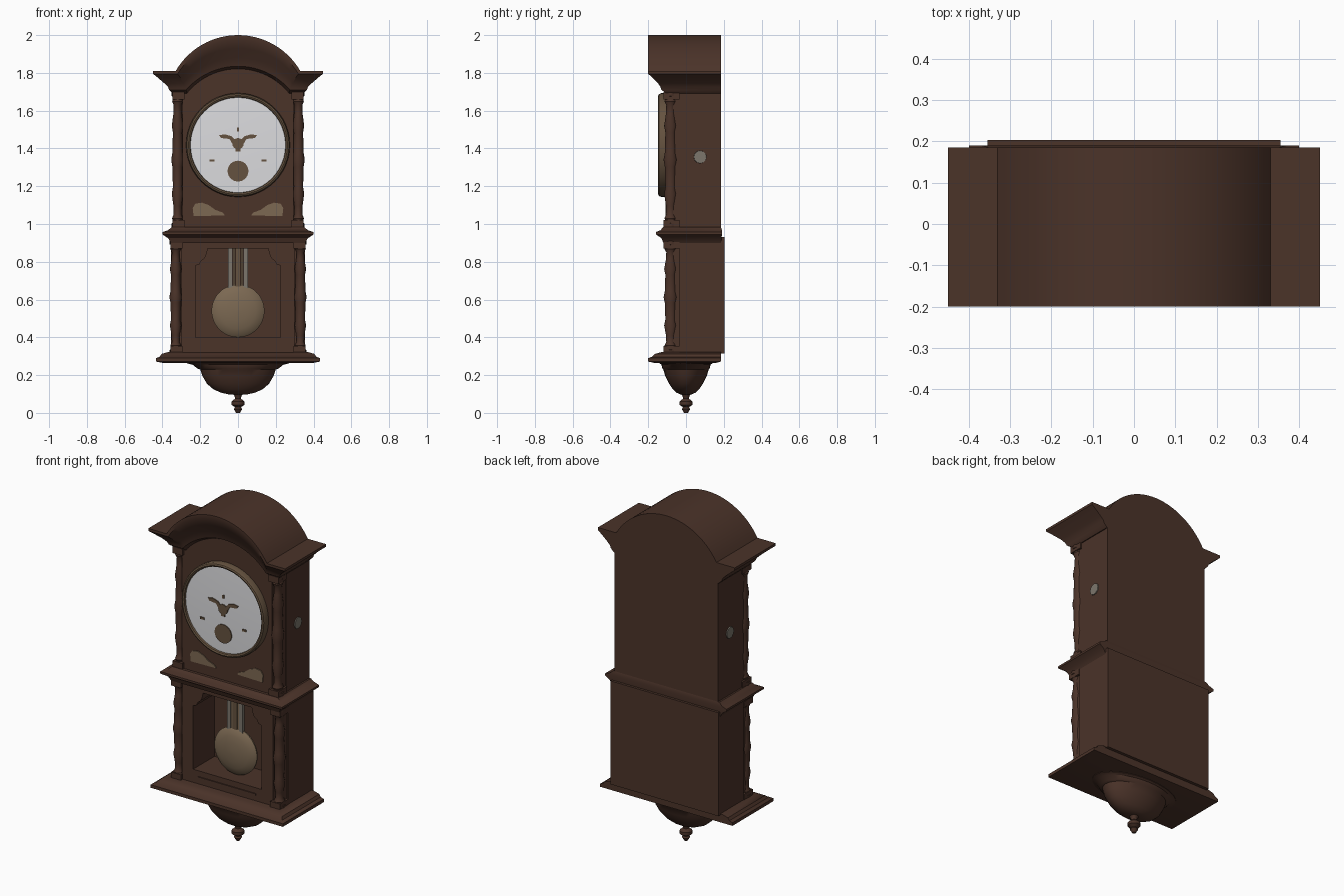
import bpy, bmesh
from math import sin, cos, pi, asin, sqrt

if "Cube" in bpy.data.objects:
    bpy.data.objects.remove(bpy.data.objects["Cube"])


def material(name, r, g, b):
    m = bpy.data.materials.new(name)
    m.use_nodes = True
    m.diffuse_color = (r, g, b, 1)
    m.node_tree.nodes["Principled BSDF"].inputs["Base Color"].default_value = (r, g, b, 1)
    return m


WOOD = material("dark_walnut", .07, .033, .022)
WHITE = material("dial_white", .72, .72, .74)
BRASS = material("aged_brass", .2, .14, .085)
BRONZE = material("dark_bronze", .13, .085, .05)
STEEL = material("dull_steel", .2, .18, .15)


def loft(name, rows, mat, smooth=True):
    """Skin closed loops of equal length and cap both ends."""
    bm = bmesh.new()
    loops = [[bm.verts.new(p) for p in row] for row in rows]
    n = len(loops[0])
    for a, b in zip(loops, loops[1:]):
        for i in range(n):
            j = (i + 1) % n
            bm.faces.new((a[i], a[j], b[j], b[i]))
    bm.faces.new(loops[0])
    bm.faces.new(loops[-1])
    bmesh.ops.remove_doubles(bm, verts=bm.verts[:], dist=1e-5)
    bmesh.ops.recalc_face_normals(bm, faces=bm.faces[:])
    me = bpy.data.meshes.new(name)
    bm.to_mesh(me)
    bm.free()
    me.materials.append(mat)
    ob = bpy.data.objects.new(name, me)
    bpy.context.collection.objects.link(ob)
    if smooth:
        bpy.ops.object.select_all(action='DESELECT')
        ob.select_set(True)
        bpy.context.view_layer.objects.active = ob
        bpy.ops.object.shade_smooth_by_angle(angle=.6)
    return ob


def prism(name, outline, y0, y1, mat):
    return loft(name, [[(x, y, z) for x, z in outline] for y in (y0, y1)], mat, False)


def box(name, hx, y0, y1, z0, z1, mat, cx=0):
    a, b = cx - hx, cx + hx
    return prism(name, [(a, z0), (b, z0), (b, z1), (a, z1)], y0, y1, mat)


def moulding(name, steps, mat=WOOD):
    """Stacked rectangles: half width, front, back, height."""
    return loft(name, [[(-x, f, z), (x, f, z), (x, b, z), (-x, b, z)]
                       for x, f, b, z in steps], mat)


def turned(name, steps, cx=0, cy=0, mat=WOOD, n=32):
    """Upright turning: height, x radius, y radius."""
    return loft(name, [[(cx + rx * cos(2 * pi * i / n), cy + ry * sin(2 * pi * i / n), z)
                        for i in range(n)] for z, rx, ry in steps], mat)


def disc(name, cx, cz, steps, mat, n=48):
    """Turning that faces the front: depth, radius."""
    return loft(name, [[(cx + r * cos(2 * pi * i / n), y, cz + r * sin(2 * pi * i / n))
                        for i in range(n)] for y, r in steps], mat)


def arch(hw, z0, top, n=28):
    """Circular arc from -hw to hw, rising from z0 to top."""
    h = top - z0
    r = (hw * hw + h * h) / (2 * h)
    a = asin(min(1, hw / r))
    return [(r * sin(a * (2 * i / n - 1)), top - r + r * cos(a * (2 * i / n - 1)))
            for i in range(n + 1)]


# Finial and bowl under the case
turned("finial", [(z, r, r) for z, r in [
    (0, .01), (.02, .022), (.03, .016), (.042, .034), (.06, .034),
    (.075, .016), (.09, .018), (.11, .035)]])
turned("bottom_bowl", [(.098, .05, .03), (.107, .09, .05), (.125, .13, .07), (.155, .165, .09),
                       (.195, .188, .11), (.23, .2, .12), (.235, .215, .125),
                       (.255, .24, .13), (.262, .27, .14), (.28, .27, .14)])

# Base moulding and waist moulding
moulding("base_moulding", [(.4, -.17, .16, .265), (.435, -.2, .185, .272), (.435, -.2, .185, .29),
                           (.415, -.18, .185, .297), (.405, -.165, .185, .312),
                           (.37, -.13, .185, .322)])
moulding("waist_moulding", [(.355, -.12, .185, .9), (.37, -.13, .188, .925), (.4, -.16, .19, .945),
                            (.4, -.16, .19, .957), (.37, -.135, .19, .967), (.35, -.12, .185, .985)])

# Lower case with a shaped window cut into it
lower = [box("lower_case", .355, -.035, .185, .31, .93, WOOD),
         box("lower_front_frame", .3, -.1, -.035, .31, .93, WOOD)]
half = [(.225, .4), (.225, .78), (.205, .785), (.195, .805), (.175, .82), (.165, .845), (.16, .87)]
opening = half + [(-x, z) for x, z in reversed(half)]
cutter = prism("window_cutter", opening, -.3, .1, WOOD)
for ob in lower:
    mod = ob.modifiers.new("window", 'BOOLEAN')
    mod.object = cutter
    mod.solver = 'EXACT'
    bpy.ops.object.select_all(action='DESELECT')
    bpy.context.view_layer.objects.active = ob
    ob.select_set(True)
    bpy.ops.object.modifier_apply(modifier=mod.name)
bpy.data.objects.remove(cutter)
moulding("lower_back_panel", [(.355, .17, .203, .315), (.355, .17, .203, .93)])
box("lower_rail", .19, -.106, -.095, .355, .366, WOOD)

# Pendulum
disc("pendulum_bob", 0, .54, [(.0, .1), (-.012, .138), (-.022, .14), (-.034, .125),
                              (-.045, .095), (-.052, .055), (-.055, .01)], BRASS)
box("pendulum_centre_rod", .014, -.03, -.015, .64, .88, BRONZE)
for s, side in ((-1, "right"), (1, "left")):
    box(side + "_pendulum_rod", .012, -.03, -.015, .66, .88, STEEL, s * .04)
    box(side + "_pendulum_edge", .005, -.027, -.012, .66, .88, BRASS, s * .021)

# Upper case and arched door
box("upper_case", .34, -.035, .185, .95, 1.72, WOOD)
prism("dial_door", [(-.295, .96), (-.295, 1.69)] + arch(.272, 1.69, 1.825) +
      [(.295, 1.69), (.295, .96)], -.103, .1, WOOD)

# Turned columns with their square blocks
shape = [(0, 1.1), (.03, 1.1), (.04, .75), (.07, 1), (.1, .7), (.16, .75), (.25, 1.05), (.3, .85),
         (.45, .95), (.5, 1.15), (.55, .95), (.7, .85), (.75, 1.05), (.84, .75), (.9, .7),
         (.93, 1), (.96, .75), (.97, 1.1), (1, 1.1)]
for s, side in ((-1, "right"), (1, "left")):
    for part, x, z0, z1 in (("upper", .32, .98, 1.7), ("lower", .33, .315, .91)):
        turned(f"{side}_{part}_column", [(z0 + t * (z1 - z0), r * .029, r * .032)
                                         for t, r in shape], s * x, -.082, n=16)
        box(f"{side}_{part}_backing", .028, -.075, -.03, z0, z1, WOOD, s * (x - .012))
        for end, a, b in (("foot", z0, z0 + .04), ("head", z1 - .04, z1)):
            box(f"{side}_{part}_{end}", .032, -.118, -.035, a, b, WOOD, s * (x - .004))

# Arched hood with its flared cornice
def hood_row(xe, yf, zb, hw, top, back=.185):
    return ([(-xe, back, zb), (-xe, yf, zb)] + [(x, yf, z) for x, z in arch(hw, zb, top)] +
            [(xe, yf, zb), (xe, back, zb)])


loft("hood", [hood_row(.45, .185, 1.81, .33, 2), hood_row(.45, -.2, 1.81, .33, 2),
              hood_row(.45, -.2, 1.795, .32, 1.975), hood_row(.425, -.178, 1.775, .305, 1.93),
              hood_row(.39, -.148, 1.745, .29, 1.88), hood_row(.37, -.135, 1.725, .28, 1.85),
              hood_row(.365, -.13, 1.71, .275, 1.835), hood_row(.345, -.1, 1.69, .27, 1.82)], WOOD)

# Dial and bezel
CZ = 1.418
disc("bezel", 0, CZ, [(-.09, .272), (-.13, .275), (-.143, .27), (-.147, .262),
                      (-.143, .254), (-.125, .25), (-.12, .2)], BRONZE)
disc("dial", 0, CZ, [(-.11, .253), (-.132, .253), (-.136, .15), (-.137, .02)], WHITE)
disc("seconds_dial", 0, 1.28, [(-.13, .055), (-.141, .055)], BRONZE)
disc("hand_hub", 0, 1.425, [(-.13, .03), (-.143, .03)], BRONZE, 16)
box("hand_tail", .012, -.142, -.135, 1.385, 1.425, BRONZE)
box("twelve_mark", .006, -.141, -.134, 1.49, 1.51, BRONZE)
for s, side in ((-1, "right"), (1, "left")):
    hand = [(.0, 1.41), (.03, 1.425), (.045, 1.45), (.09, 1.455), (.1, 1.47), (.07, 1.475),
            (.035, 1.465), (.01, 1.44)]
    prism(side + "_hand", [(s * x, z) for x, z in hand], -.142, -.135, BRONZE)
    box(side + "_hour_mark", .013, -.141, -.133, 1.33, 1.342, BRONZE, s * .138)

    # Corner inlays under the dial
    inlay = [(.07, 1.045), (.235, 1.042), (.24, 1.085), (.225, 1.108), (.19, 1.113),
             (.155, 1.1), (.12, 1.075), (.08, 1.06)]
    prism(side + "_inlay", [(s * x, z) for x, z in inlay], -.108, -.1, BRASS)

    # Round catch on each side wall
    loft(side + "_side_catch", [[(s * x, .075 + r * cos(pi * i / 6), 1.355 + r * sin(pi * i / 6))
                                 for i in range(12)] for x, r in ((.335, .035), (.345, .033))],
         STEEL)
